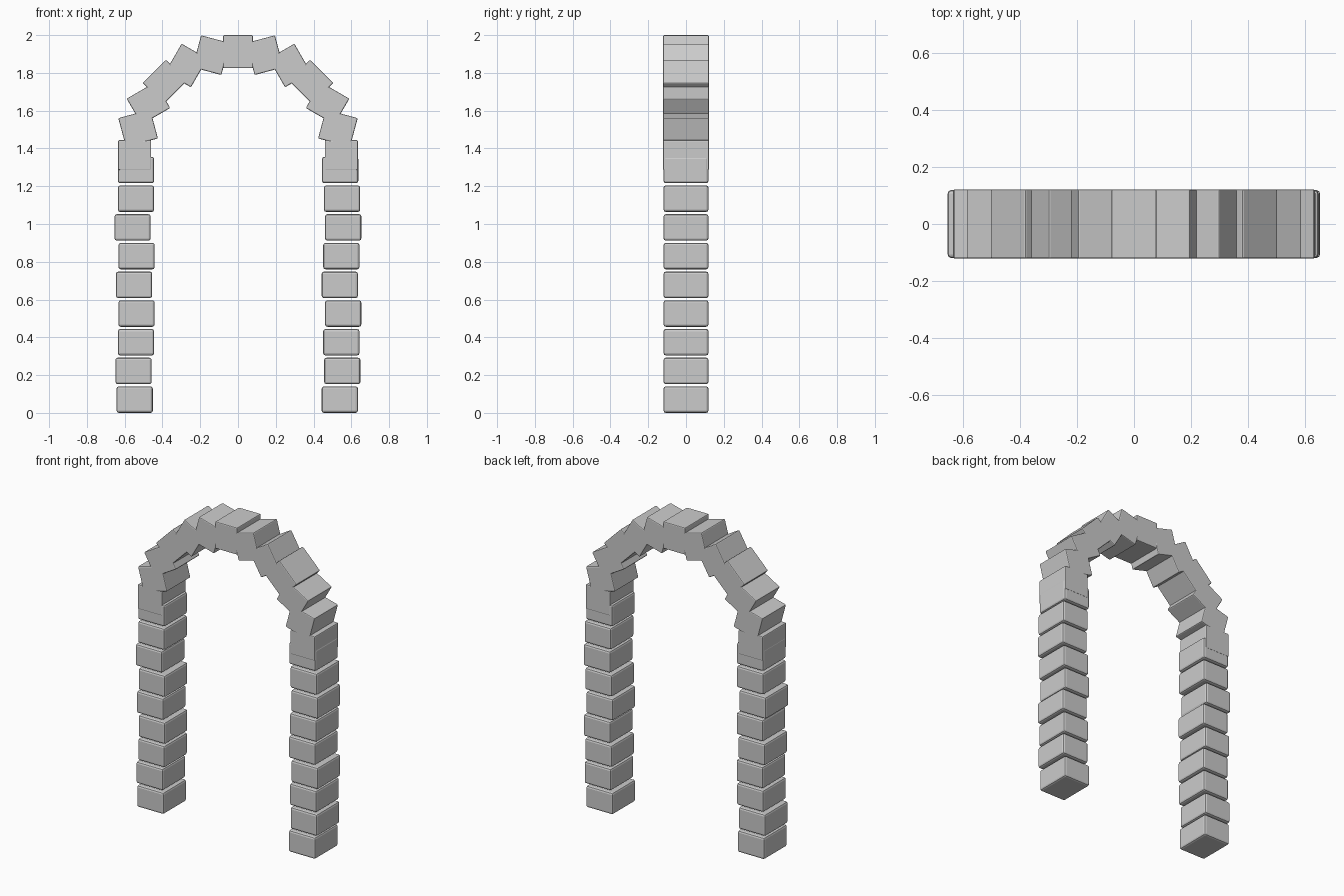
import bpy
from math import cos, sin, radians

if "Cube" in bpy.data.objects:
    bpy.data.objects.remove(bpy.data.objects["Cube"])

PITCH = 0.152      # vertical spacing of pillar courses
RADIUS = 0.5475    # arch centre-line radius
SPRING_Z = 1.365   # height of the arch centre


def stone(name, loc, size, tilt=0.0, bevel=0.01):
    """One bevelled stone block, tilted about the y axis."""
    bpy.ops.mesh.primitive_cube_add(size=1, location=loc)
    ob = bpy.context.object
    ob.name = name
    ob.scale = size
    bpy.ops.object.transform_apply(location=False, rotation=False, scale=True)
    ob.rotation_euler = (0, tilt, 0)
    mod = ob.modifiers.new("worn_edges", 'BEVEL')
    mod.width = bevel
    mod.segments = 2
    return ob


# Pillars: nine loosely stacked blocks per side, slightly shifted in x
left_x = [-.547, -.553, -.540, -.537, -.550, -.537, -.558, -.540, -.540]
right_x = [.539, .552, .547, .557, .539, .547, .557, .551, .541]
for side, centres in (("left", left_x), ("right", right_x)):
    for i, x in enumerate(centres):
        stone(f"{side}_pillar_block_{i + 1}", (x, 0, 0.07 + PITCH * i),
              (0.192, 0.238, 0.14), bevel=0.012)

# Arch: thirteen stones every 15 degrees, counter-tilted for a jagged outline
for i in range(13):
    a = radians(15 * i)
    name = "keystone" if i == 6 else f"arch_stone_{i + 1}"
    stone(name, (RADIUS * cos(a), 0, SPRING_Z + RADIUS * sin(a)),
          (0.175, 0.243, 0.158), tilt=a, bevel=0.006)
